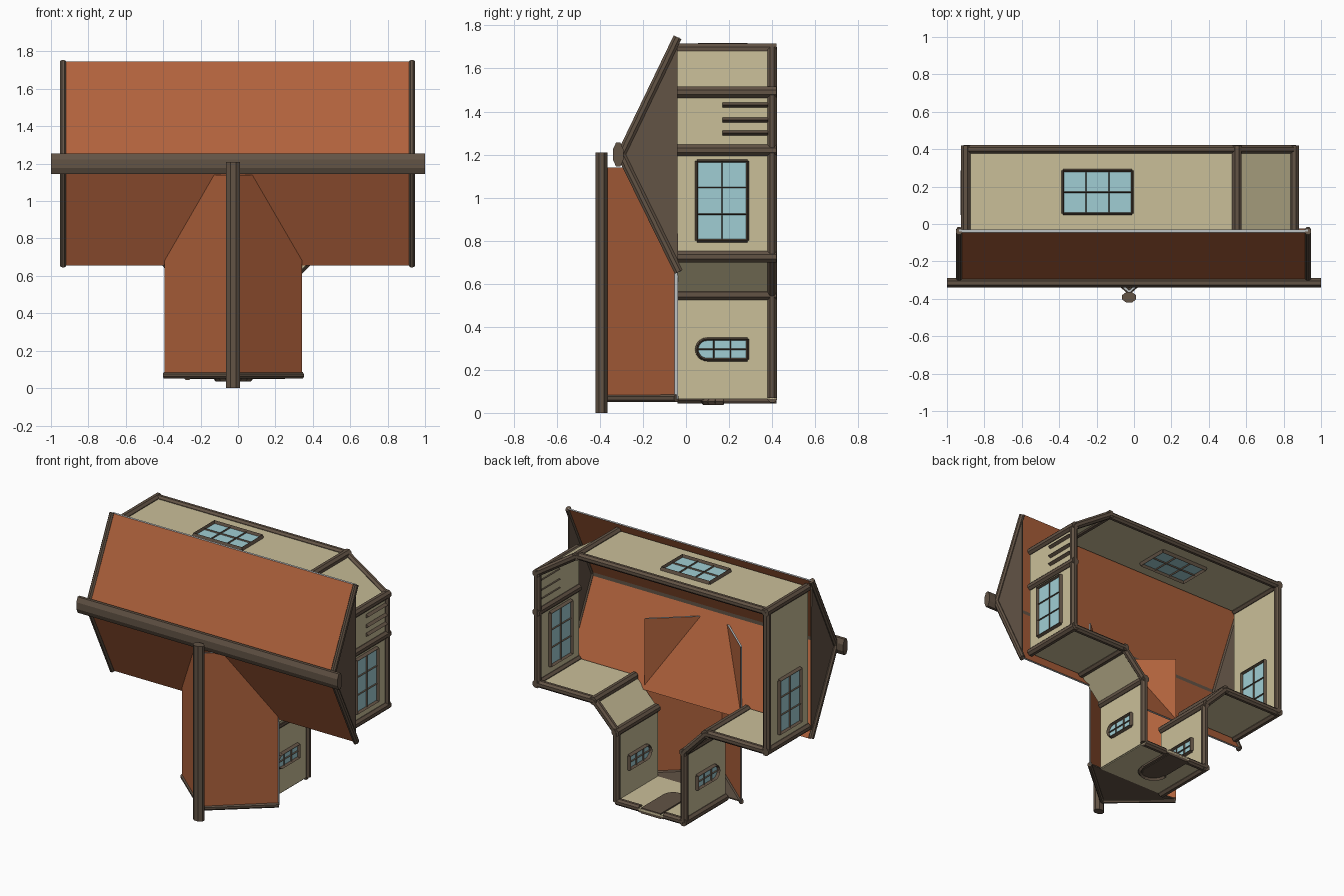
import bpy, bmesh, math
from mathutils import Vector as V

if "Cube" in bpy.data.objects:
    bpy.data.objects.remove(bpy.data.objects["Cube"])


# House space: X = width, Y = plan depth (world z), Z = house height (world -y);
# the house lies on its back, so every mesh is turned on the way in.
def turn(p):
    return V((p.x, -p.z, p.y))


def srgb(r, g, b):
    f = lambda c: c / 12.92 if c <= 0.04045 else ((c + 0.055) / 1.055) ** 2.4
    return (f(r / 255), f(g / 255), f(b / 255), 1)


def material(name, rgb):
    m = bpy.data.materials.new(name)
    m.diffuse_color = srgb(*rgb)
    m.use_nodes = True
    m.node_tree.nodes["Principled BSDF"].inputs["Base Color"].default_value = m.diffuse_color
    return m


TILE = material("roof_tile", (176, 98, 60))
WOOD = material("brown_timber", (98, 83, 69))
PLASTER = material("cream_plaster", (202, 191, 153))
GLASS = material("blue_glass", (160, 206, 212))
EDGE = material("grey_edge", (190, 194, 196))


def finish(bm, name, mats, rule=None):
    bmesh.ops.recalc_face_normals(bm, faces=bm.faces)
    for f in bm.faces:
        f.material_index = rule(f) if rule else 0
    for v in bm.verts:
        v.co = turn(v.co)
    me = bpy.data.meshes.new(name)
    bm.to_mesh(me)
    bm.free()
    for m in mats:
        me.materials.append(m)
    ob = bpy.data.objects.new(name, me)
    bpy.context.collection.objects.link(ob)
    return ob


def prism(name, pts, off, mats, rule=None):
    """Flat polygon pushed along a vector."""
    bm = bmesh.new()
    a = [bm.verts.new(V(p)) for p in pts]
    b = [bm.verts.new(V(p) + V(off)) for p in pts]
    bm.faces.new(a)
    bm.faces.new(b)
    for i in range(len(a)):
        j = (i + 1) % len(a)
        bm.faces.new((a[i], a[j], b[j], b[i]))
    return finish(bm, name, mats, rule)


def rod(name, a, b, r1, r2, side, sides=8, mat=WOOD):
    """Faceted beam from a to b; r1 is measured along side, r2 across it."""
    a, b, side = V(a), V(b), V(side)
    d = (b - a).normalized()
    s = (side - d * side.dot(d)).normalized()
    t = d.cross(s)
    ph = math.pi / 8 if sides == 8 else 0
    k = 1 / math.cos(math.pi / 8) if sides == 8 else 1
    ring = []
    for i in range(sides):
        w = 2 * math.pi * i / sides + ph
        ring.append(a + s * (r1 * k * math.cos(w)) + t * (r2 * k * math.sin(w)))
    return prism(name, ring, b - a, [mat])


LOW, TOP = -0.42, 0.04          # foot and head of the walls
UP = V((0, 0, 1))

# T-shaped wall outline with cut corners
plan = [(-0.9, 1.69), (0.55, 1.69), (0.855, 1.49), (0.855, 0.725),
        (0.42, 0.725), (0.25, 0.55), (0.25, 0.07), (-0.27, 0.07),
        (-0.27, 0.55), (-0.44, 0.725), (-0.9, 0.725)]

for i, p in enumerate(plan):
    q = plan[(i + 1) % len(plan)]
    a, b = V((*p, 0)), V((*q, 0))
    n = (b - a).cross(UP).normalized() * 0.006
    prism("wall", [a - n + UP * LOW, b - n + UP * LOW, b - n + UP * TOP, a - n + UP * TOP],
          n * 2, [PLASTER])
    # foot beams, left open at the doorway
    h = UP * -0.4
    if i == 6:
        rod("foot_beam", a + h, V((0.07, 0.07, -0.4)), 0.022, 0.022, UP)
        rod("foot_beam", V((-0.12, 0.07, -0.4)), b + h, 0.022, 0.022, UP)
    else:
        rod("foot_beam", a + h, b + h, 0.022, 0.024, UP)

# upright posts
for i, p in enumerate(plan + [(0.855, 1.22)]):
    if i != 6:
        rod("post", (*p, LOW), (*p, TOP), 0.026, 0.026, (1, 0, 0))

# vent slats on the right end wall
for y in (1.3, 1.36, 1.43):
    rod("vent_slat", (0.862, y, -0.38), (0.862, y, -0.17), 0.02, 0.012, (1, 0, 0), 4)


def window(c, n, w, lo, hi, cols, rows, arch=False):
    c, n = V((*c, 0)), V((*n, 0))
    t = UP.cross(n)
    r = w / 2
    pts = [(-r, lo), (r, lo)]
    if arch:
        pts += [(r * math.cos(k * math.pi / 8), hi - r + r * math.sin(k * math.pi / 8))
                for k in range(9)]
    else:
        pts += [(r, hi), (-r, hi)]
    P = [c + t * u + UP * v for u, v in pts]
    prism("window_glass", [p - n * 0.009 for p in P], n * 0.018, [GLASS])
    for i, p in enumerate(P):
        rod("window_frame", p, P[(i + 1) % len(P)], 0.028, 0.01, n, 4)
    for k in range(1, cols):
        u = t * (w * k / cols - r)
        rod("window_bar", c + u + UP * lo, c + u + UP * hi, 0.018, 0.006, n, 4)
    for k in range(1, rows):
        h = UP * (lo + (hi - lo) * k / rows)
        rod("window_bar", c - t * r + h, c + t * r + h, 0.018, 0.006, n, 4)


window((0.855, 0.985), (1, 0), 0.37, -0.285, -0.05, 3, 2)
window((-0.9, 0.985), (-1, 0), 0.37, -0.285, -0.05, 3, 2)
window((-0.195, 1.69), (0, 1), 0.37, -0.285, -0.055, 3, 2)
window((0.25, 0.295), (1, 0), 0.095, -0.285, -0.05, 2, 3, True)
window((-0.27, 0.295), (-1, 0), 0.095, -0.285, -0.05, 2, 3, True)

# arched door and its tapering hood
for name, r, y0, d in (("door", 0.075, 0.085, -0.038), ("door_surround", 0.095, 0.065, -0.014)):
    top = -0.08 - (0.095 - r)
    arch = [(-0.025 + r * math.cos(k * math.pi / 8), y0, top - r + r * math.sin(k * math.pi / 8))
            for k in range(9)]
    prism(name, [(-0.025 + r, y0, LOW)] + arch + [(-0.025 - r, y0, LOW)], (0, d, 0), [WOOD])
hood = [(-0.025 + 0.095 * math.cos(k * math.pi / 8), -0.175 + 0.095 * math.sin(k * math.pi / 8))
        for k in range(9)]
for (x1, z1), (x2, z2) in zip(hood, hood[1:]):
    rod("door_hood", (x1, 0.052, z1), (x2, 0.052, z2), 0.016, 0.012, (0, 1, 0), 4)

# main roof: two slopes, gable ends, barge boards and ridge
RY, RZ, RX0, RX1 = 1.2, 0.312, -0.935, 0.93
eaves = ((1.745, 0.045), (0.655, 0.04))
is_edge = lambda f: 1 if abs(f.normal.z) < 0.01 else 0
for ey, ez in eaves:
    prism("main_roof", [(RX0, RY, RZ), (RX1, RY, RZ), (RX1, ey, ez), (RX0, ey, ez)],
          (0, 0, -0.016), [TILE, EDGE], is_edge)
    for x in (RX0, RX1):
        rod("barge_board", (x, RY, RZ - 0.01), (x, ey, ez - 0.006), 0.016, 0.02, (1, 0, 0))
for x in (RX0, RX1 - 0.008):
    prism("main_gable", [(x, RY, RZ - 0.005), (x, eaves[0][0], TOP), (x, eaves[1][0], TOP - 0.002)],
          (0.008, 0, 0), [WOOD])
rod("main_ridge", (-1, RY, 0.315), (1, RY, 0.315), 0.025, 0.055, UP)

# wing roof: slopes run on inside the main roof
SX, SZ, Y0, Y1 = -0.026, 0.37, 0.065, 1.14
for ex in (-0.393, 0.343):
    prism("wing_roof", [(SX, Y0, SZ), (SX, Y1, SZ), (ex, Y1, TOP + 0.013), (ex, Y0, TOP + 0.013)],
          (0, 0, -0.016), [TILE, EDGE], is_edge)
    rod("wing_barge_board", (SX, 0.068, SZ - 0.01), (ex, 0.068, TOP + 0.005), 0.017, 0.014, (0, 1, 0))
prism("wing_gable", [(SX, 0.068, SZ - 0.005), (0.343, 0.068, TOP), (-0.393, 0.068, TOP)],
      (0, 0.008, 0), [WOOD])
rod("wing_ridge", (SX, 0, 0.392), (SX, 1.21, 0.392), 0.028, 0.037, UP)
